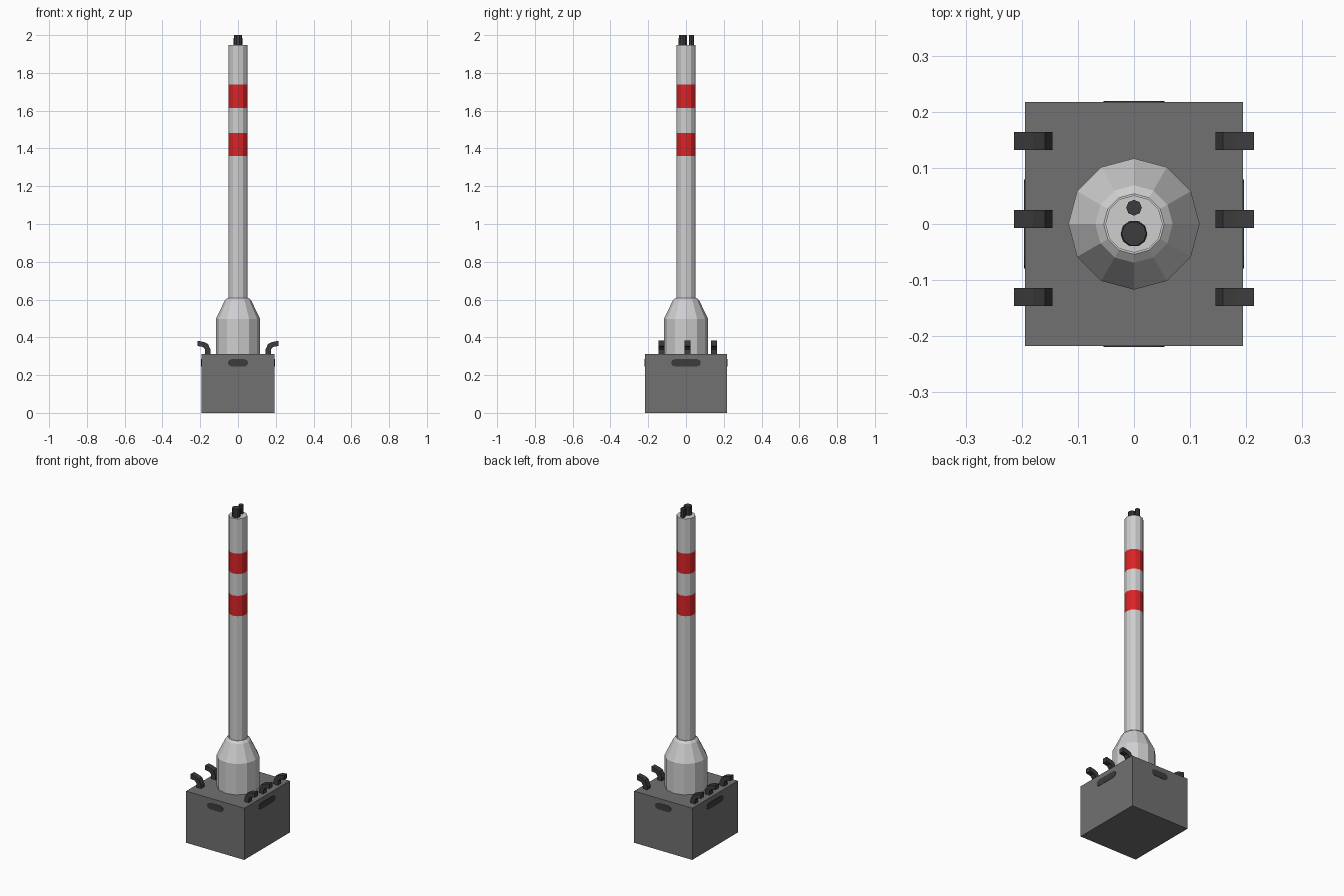
import bpy, bmesh, math
from mathutils import Vector

if "Cube" in bpy.data.objects:
    bpy.data.objects.remove(bpy.data.objects["Cube"])


def material(name, rgb):
    m = bpy.data.materials.new(name)
    m.diffuse_color = (*rgb, 1)
    m.use_nodes = True
    m.node_tree.nodes["Principled BSDF"].inputs["Base Color"].default_value = m.diffuse_color
    return m


LIGHT = material("light_grey", (0.62, 0.62, 0.63))
RED = material("red", (0.70, 0.017, 0.02))
GREY = material("mid_grey", (0.165, 0.165, 0.165))
DARK = material("dark_grey", (0.045, 0.045, 0.047))


def finish(name, bm, *mats):
    bmesh.ops.recalc_face_normals(bm, faces=bm.faces)
    mesh = bpy.data.meshes.new(name)
    bm.to_mesh(mesh)
    bm.free()
    for m in mats:
        mesh.materials.append(m)
    ob = bpy.data.objects.new(name, mesh)
    bpy.context.collection.objects.link(ob)
    return ob


def lathe(name, profile, sides, mats, centre=(0, 0), red_bands=()):
    """Closed turned part from (radius, z) pairs; faces inside red_bands get slot 1."""
    bm = bmesh.new()
    rings = [[bm.verts.new((centre[0] + r * math.cos(2 * math.pi * i / sides),
                            centre[1] + r * math.sin(2 * math.pi * i / sides), z))
              for i in range(sides)] for r, z in profile]
    for a, b in zip(rings, rings[1:]):
        for i in range(sides):
            j = (i + 1) % sides
            f = bm.faces.new((a[i], a[j], b[j], b[i]))
            h = f.calc_center_median().z
            f.material_index = int(any(lo < h < hi for lo, hi in red_bands))
    bm.faces.new(rings[0])
    bm.faces.new(rings[-1])
    return finish(name, bm, *mats)


def extrude_profile(name, points, depth, mat):
    """Solid from a flat outline pushed along the depth vector."""
    bm = bmesh.new()
    face = bm.faces.new([bm.verts.new(p) for p in points])
    out = bmesh.ops.extrude_face_region(bm, geom=[face])["geom"]
    bmesh.ops.translate(bm, vec=depth,
                        verts=[v for v in out if isinstance(v, bmesh.types.BMVert)])
    return finish(name, bm, mat)


# Base box
BX, BY, BH = 0.194, 0.217, 0.312
extrude_profile("base_box", [(-BX, -BY, 0), (BX, -BY, 0), (BX, BY, 0), (-BX, BY, 0)],
                Vector((0, 0, BH)), GREY)

# Handle slots on all four sides
def slot(name, half, normal, dist):
    n = Vector(normal)
    t = Vector((-n.y, n.x, 0))
    r, z = 0.019, 0.265
    pts = []
    for side in (1, -1):
        for k in range(5):
            a = side * math.pi / 2 - math.pi / 2 + math.pi * (k / 4 - 0.5)
            if side < 0:
                a = math.pi / 2 + math.pi * k / 4
            u = side * (half - r) + r * math.cos(a)
            pts.append(n * (dist - 0.002) + t * u + Vector((0, 0, z + r * math.sin(a))))
    extrude_profile(name, pts, n * 0.004, DARK)


slot("front_slot", 0.054, (0, -1, 0), BY)
slot("back_slot", 0.054, (0, 1, 0), BY)
slot("right_slot", 0.079, (1, 0, 0), BX)
slot("left_slot", 0.079, (-1, 0, 0), BX)

# Cable hooks, three on each side
HOOK = [(0.145, 0.308), (0.145, 0.333), (0.159, 0.365), (0.180, 0.375), (0.214, 0.382),
        (0.214, 0.354), (0.185, 0.349), (0.174, 0.335), (0.174, 0.308)]
for side, label in ((1, "right"), (-1, "left")):
    for i, y in enumerate((-0.130, 0.009, 0.148)):
        extrude_profile(f"{label}_hook_{i + 1}", [(side * x, y - 0.016, z) for x, z in HOOK],
                        Vector((0, 0.032, 0)), DARK)

# Tapered collar and banded mast
lathe("mast_collar", [(0.117, 0.31), (0.117, 0.498), (0.069, 0.597), (0.054, 0.609)],
      12, (LIGHT,))
BANDS = ((1.36, 1.483), (1.615, 1.738))
heights = [0.59, *BANDS[0], *BANDS[1], 1.948]
lathe("mast", [(0.051, z) for z in heights], 12, (LIGHT, RED), red_bands=BANDS)

# Two caps on the mast top
lathe("large_cap", [(0.024, 1.94), (0.022, 2.0)], 10, (DARK,), (0, -0.017))
lathe("small_cap", [(0.014, 1.94), (0.014, 2.0)], 8, (DARK,), (0, 0.029))
